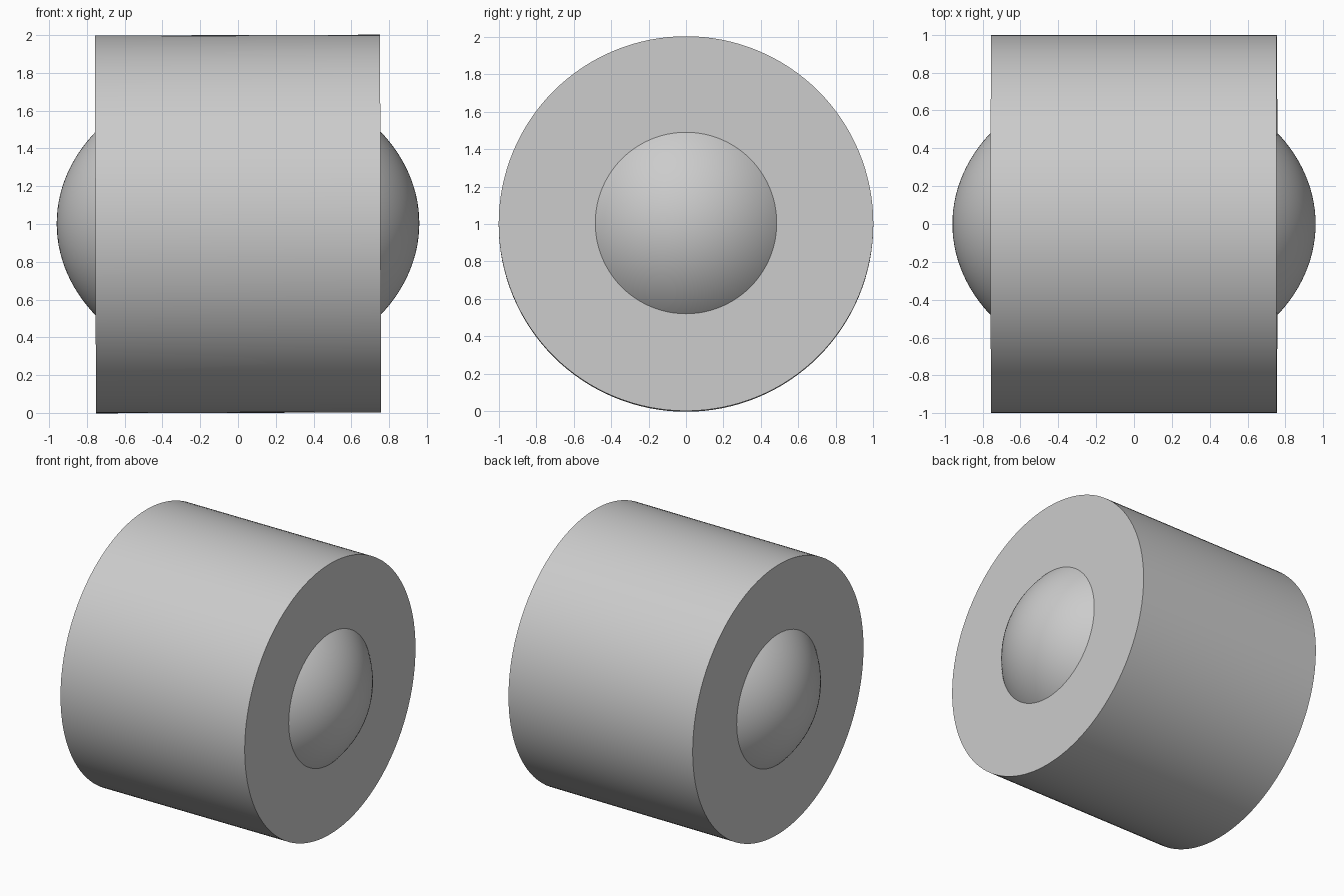
import bpy
from math import pi

if "Cube" in bpy.data.objects:
    bpy.data.objects.remove(bpy.data.objects["Cube"])

TILT = -0.003  # the whole roller leans very slightly


def smooth(obj, name):
    obj.name = name
    bpy.ops.object.transform_apply(location=False, rotation=True, scale=True)
    bpy.ops.object.shade_smooth_by_angle(angle=pi / 6)


# Drum lying along x
bpy.ops.mesh.primitive_cylinder_add(vertices=128, radius=1.0, depth=1.51,
                                    location=(0, 0, 1), rotation=(0, pi / 2 + TILT, 0))
smooth(bpy.context.object, "drum")

# Ellipsoid core whose ends bulge out of both flat faces
bpy.ops.mesh.primitive_uv_sphere_add(segments=96, ring_count=64, radius=1.0,
                                     location=(0, 0, 1.003), rotation=(0, pi / 2 + TILT, 0))
core = bpy.context.object
core.scale = (0.785, 0.785, 0.96)
smooth(core, "domed_core")
